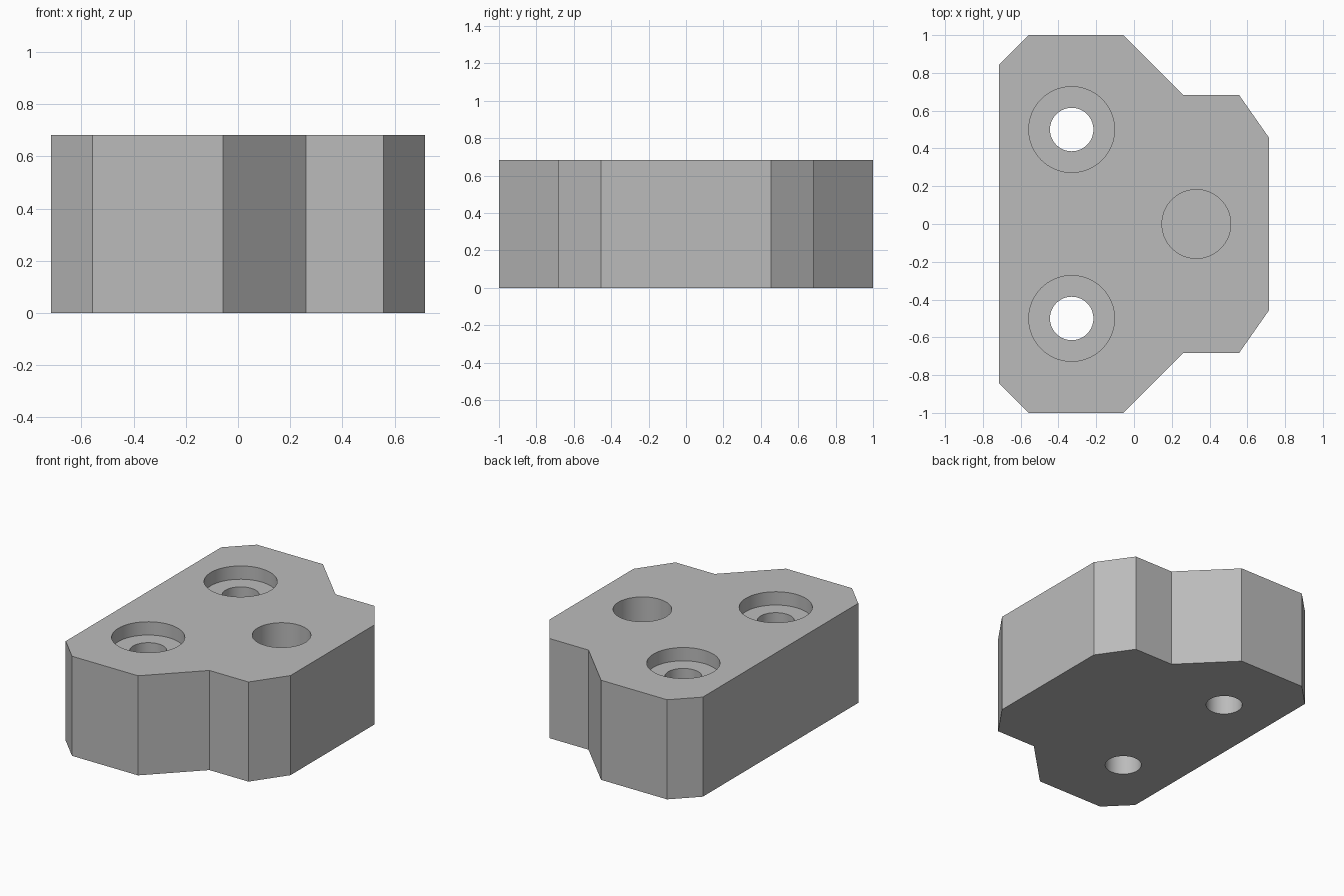
import bpy, bmesh, math

default = bpy.data.objects.get("Cube")
if default:
    bpy.data.objects.remove(default, do_unlink=True)

HEIGHT = 0.682

grey = bpy.data.materials.new("plain grey")
grey.use_nodes = True
colour = (0.5, 0.5, 0.5, 1)
grey.diffuse_color = colour
grey.node_tree.nodes["Principled BSDF"].inputs["Base Color"].default_value = colour

# Block: half outline mirrored across y = 0 and extruded upward
half = [(0.716, 0.455), (0.557, 0.682), (0.261, 0.682),
        (-0.057, 1), (-0.557, 1), (-0.716, 0.841)]
outline = half + [(x, -y) for x, y in reversed(half)]
bm = bmesh.new()
base = bm.faces.new([bm.verts.new((x, y, 0)) for x, y in outline])
top = bmesh.ops.extrude_face_region(bm, geom=[base])["geom"]
bmesh.ops.translate(bm, vec=(0, 0, HEIGHT),
                    verts=[v for v in top if isinstance(v, bmesh.types.BMVert)])
bmesh.ops.recalc_face_normals(bm, faces=bm.faces)
mesh = bpy.data.meshes.new("mounting_block")
bm.to_mesh(mesh)
bm.free()
mesh.materials.append(grey)
block = bpy.data.objects.new("mounting_block", mesh)
bpy.context.collection.objects.link(block)


def drill(x, y, radius, floor):
    """Cut a round hole from above the block down to the floor height."""
    ceiling = HEIGHT + 0.1
    bpy.ops.mesh.primitive_cylinder_add(
        vertices=64, radius=radius, depth=ceiling - floor,
        location=(x, y, (ceiling + floor) / 2))
    cutter = bpy.context.object
    cutter.name = "hole_cutter"
    cutter.hide_render = True
    cutter.data.materials.append(grey)
    cut = block.modifiers.new("hole", "BOOLEAN")
    cut.operation = "DIFFERENCE"
    cut.solver = "EXACT"
    cut.object = cutter
    bpy.ops.object.select_all(action="DESELECT")
    block.select_set(True)
    bpy.context.view_layer.objects.active = block
    bpy.ops.object.modifier_apply(modifier=cut.name)
    bpy.data.objects.remove(cutter, do_unlink=True)


# Two counterbored through holes
for side in (-1, 1):
    drill(-0.33, side * 0.5, 0.227, HEIGHT - 0.091)
    drill(-0.33, side * 0.5, 0.115, -0.1)

# Blind pin hole
drill(0.33, 0, 0.182, HEIGHT - 0.455)

# Smooth hole walls, sharp block edges
bpy.ops.object.shade_smooth_by_angle(angle=math.radians(25))
